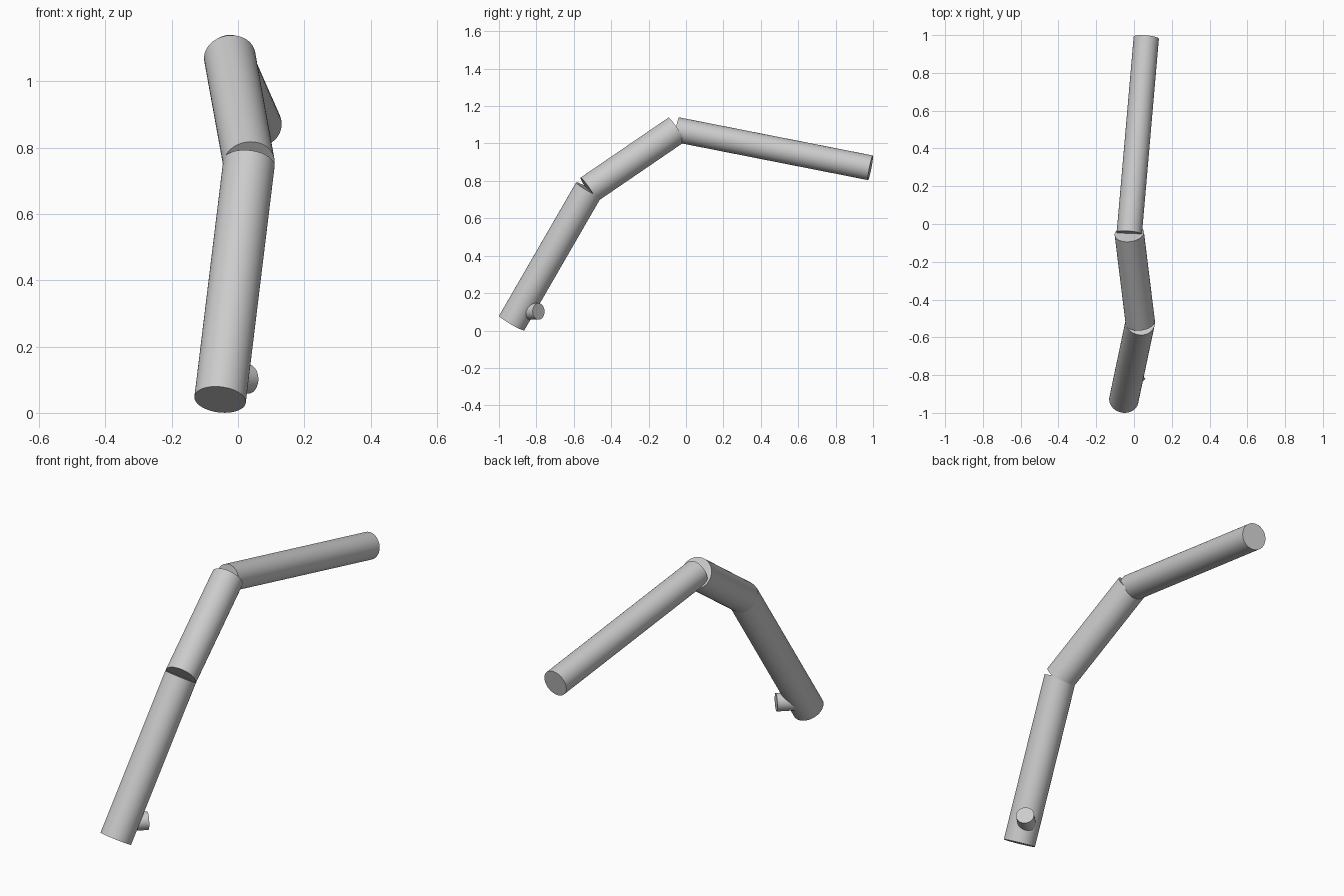
import bpy
import math
from mathutils import Vector

default = bpy.data.objects.get("Cube")
if default:
    bpy.data.objects.remove(default, do_unlink=True)

# Single grey material
grey = bpy.data.materials.new("light_grey")
grey.use_nodes = True
colour = (0.6, 0.6, 0.6, 1.0)
grey.diffuse_color = colour
grey.node_tree.nodes["Principled BSDF"].inputs["Base Color"].default_value = colour


def rod(name, start, end, radius):
    """Capped cylinder between two points."""
    a, b = Vector(start), Vector(end)
    axis = b - a
    bpy.ops.mesh.primitive_cylinder_add(
        vertices=48, radius=radius, depth=axis.length, location=(a + b) / 2,
        rotation=axis.to_track_quat("Z", "Y").to_euler())
    obj = bpy.context.object
    obj.name = name
    obj.data.materials.append(grey)
    bpy.ops.object.shade_smooth_by_angle(angle=math.radians(30))
    return obj


# Joints of the bent limb
base = (-0.054, -0.932, 0.04)
lower_joint = (0.033, -0.52, 0.753)
upper_joint = (-0.025, -0.05, 1.074)
tip = (0.065, 0.986, 0.87)

rod("lower_segment", base, lower_joint, 0.078)
rod("middle_segment", lower_joint, upper_joint, 0.078)
rod("upper_segment", upper_joint, tip, 0.067)

# Short side peg near the base
rod("side_peg", (-0.041, -0.857, 0.102), (0.031, -0.788, 0.102), 0.044)
